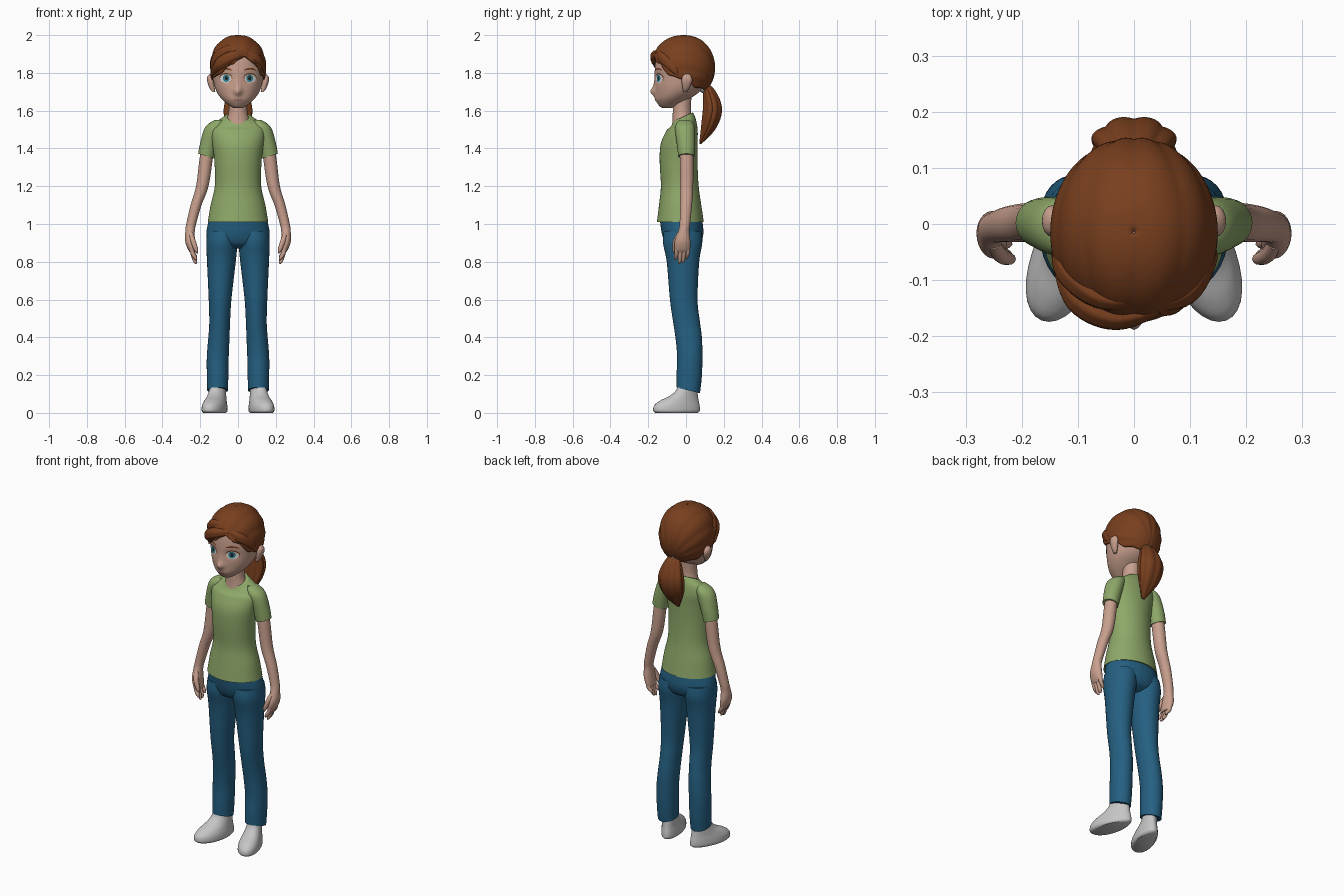
import bpy, bmesh, math
from mathutils import Vector
from mathutils.bvhtree import BVHTree

cube = bpy.data.objects.get("Cube")
if cube:
    bpy.data.objects.remove(cube, do_unlink=True)


def material(name, r, g, b):
    m = bpy.data.materials.new(name)
    m.use_nodes = True
    m.diffuse_color = (r, g, b, 1)
    bsdf = next(n for n in m.node_tree.nodes if n.type == 'BSDF_PRINCIPLED')
    bsdf.inputs["Base Color"].default_value = (r, g, b, 1)
    bsdf.inputs["Roughness"].default_value = 0.8
    return m


SKIN = material("skin", 0.58, 0.35, 0.27)
HAIR = material("auburn hair", 0.19, 0.05, 0.013)
SHIRT = material("green cotton", 0.27, 0.39, 0.14)
DENIM = material("blue denim", 0.018, 0.115, 0.22)
SHOE = material("light grey canvas", 0.56, 0.56, 0.56)
WHITE = material("eye white", 0.75, 0.75, 0.73)
TEAL = material("teal iris", 0.03, 0.22, 0.29)
DARK = material("dark pupil", 0.015, 0.01, 0.01)
LIPS = material("rose lips", 0.42, 0.18, 0.14)


def resample(rows, steps):
    """Smooth interpolation through rows of numbers."""
    out = []
    last = len(rows) - 1
    for i in range(last):
        quad = [rows[max(i - 1, 0)], rows[i], rows[i + 1], rows[min(i + 2, last)]]
        for k in range(steps):
            t = k / steps
            out.append([(2 * b + (c - a) * t + (2 * a - 5 * b + 4 * c - d) * t * t
                         + (3 * b - a - 3 * c + d) * t ** 3) / 2
                        for a, b, c, d in zip(*quad)])
    out.append(list(rows[-1]))
    return out


def skin_rings(name, rings, mat, mirror=False, mold=None, caps=True):
    """Bridge closed rings of points into one smooth object."""
    bm = bmesh.new()
    loops = [[bm.verts.new(p) for p in ring] for ring in rings]
    n = len(loops[0])
    for a, b in zip(loops, loops[1:]):
        for i in range(n):
            j = (i + 1) % n
            bm.faces.new((a[i], a[j], b[j], b[i]))
    if caps:
        bm.faces.new(loops[0])
        bm.faces.new(loops[-1])
    if mold:
        for v in bm.verts:
            mold(v.co)
    bmesh.ops.recalc_face_normals(bm, faces=bm.faces)
    mesh = bpy.data.meshes.new(name)
    bm.to_mesh(mesh)
    bm.free()
    mesh.materials.append(mat)
    obj = bpy.data.objects.new(name, mesh)
    bpy.context.collection.objects.link(obj)
    bpy.ops.object.select_all(action='DESELECT')
    obj.select_set(True)
    bpy.context.view_layer.objects.active = obj
    bpy.ops.object.shade_smooth_by_angle(angle=math.radians(50))
    if mirror:
        obj.modifiers.new("Mirror", 'MIRROR')
    return obj


def turn(n):
    return [2 * math.pi * i / n for i in range(n)]


def loft(name, rows, mat, sides=32, steps=5, **kw):
    """Stack of level ellipses; each row is z, centre x, centre y, radius x, radius y."""
    rings = [[(cx + rx * math.cos(a), cy + ry * math.sin(a), z) for a in turn(sides)]
             for z, cx, cy, rx, ry in resample(rows, steps)]
    return skin_rings(name, rings, mat, **kw)


def sweep(name, rows, mat, ref, wide=1, sides=16, steps=6, groove=0, **kw):
    """Tube along a path; each row is x, y, z, radius."""
    path = resample(rows, steps)
    rings = []
    for i, (x, y, z, r) in enumerate(path):
        t = Vector(path[min(i + 1, len(path) - 1)][:3]) - Vector(path[max(i - 1, 0)][:3])
        t.normalize()
        u = (ref - t * ref.dot(t)).normalized()
        w = t.cross(u)
        rings.append([Vector((x, y, z)) + (u * wide * math.cos(a) + w * math.sin(a))
                      * r * (1 - groove * (1 - abs(math.sin(4 * a)))) for a in turn(sides)])
    return skin_rings(name, rings, mat, **kw)


X, Z = Vector((1, 0, 0)), Vector((0, 0, 1))


# Head, with nose and eye sockets pressed into the front
def shape_face(p):
    if p.y < -0.05:
        nose = math.exp(-(p.x / 0.02) ** 2 - ((p.z - 1.7) / 0.022) ** 2)
        bridge = math.exp(-(p.x / 0.018) ** 2 - ((p.z - 1.735) / 0.035) ** 2)
        mouth = math.exp(-(p.x / 0.04) ** 2 - ((p.z - 1.657) / 0.02) ** 2)
        socket = math.exp(-((abs(p.x) - 0.06) / 0.03) ** 2 - ((p.z - 1.775) / 0.025) ** 2)
        p.y += 0.009 * socket - 0.024 * nose - 0.008 * bridge - 0.005 * mouth


head = loft("head", [
    (1.613, 0, -.1, .02, .02), (1.625, 0, -.095, .043, .046), (1.66, 0, -.072, .085, .086),
    (1.7, 0, -.045, .113, .117), (1.75, 0, -.027, .129, .136), (1.82, 0, -.015, .136, .15),
    (1.9, 0, -.015, .12, .135), (1.96, 0, -.015, .06, .07)],
    SKIN, sides=96, steps=7, mold=shape_face)
loft("neck", [(1.48, 0, -.02, .085, .06), (1.54, 0, -.018, .064, .054),
              (1.6, 0, -.022, .049, .048), (1.69, 0, -.02, .05, .05)], SKIN)
loft("ear", [(1.7, .128, -.005, .008, .01), (1.72, .137, 0, .014, .018),
             (1.755, .145, .005, .018, .028), (1.78, .146, .005, .016, .024),
             (1.795, .142, .005, .006, .01)], SKIN, sides=16, mirror=True)

# Facial features, as thin plates laid on the head
surface = BVHTree.FromPolygons([v.co for v in head.data.vertices],
                               [p.vertices[:] for p in head.data.polygons])


def plate(name, x, z, w, h, lift, mat, bend=0, mirror=True):
    rings = []
    for s in (0.02, 0.35, 0.7, 1):
        ring = []
        for a in turn(24):
            dx, dz = s * w * math.cos(a), s * h * math.sin(a)
            dz -= bend * (dx / w) ** 2
            hit = surface.ray_cast(Vector((x + dx, -1, z + dz)), Vector((0, 1, 0)))[0]
            ring.append(hit - Vector((0, lift, 0)))
        rings.append(ring)
    obj = skin_rings(name, rings, mat, mirror=mirror, caps=False)
    return obj


plate("lash", .064, 1.774, .034, .025, .002, HAIR)
plate("eye_white", .064, 1.771, .031, .022, .0035, WHITE)
plate("iris", .062, 1.771, .018, .02, .005, TEAL)
plate("pupil", .062, 1.771, .008, .01, .0065, DARK)
plate("eyebrow", .064, 1.822, .034, .005, .003, HAIR, bend=.01)
plate("mouth", 0, 1.655, .026, .005, .002, LIPS, bend=-.004, mirror=False)

# Hair cap: an ellipsoid grown down to a hairline given by heading and height
hairline = [(-180, 1.7), (-120, 1.72), (-95, 1.76), (-70, 1.775), (-45, 1.79), (-15, 1.845),
            (12, 1.89), (40, 1.85), (65, 1.785), (95, 1.76), (120, 1.72), (180, 1.7)]


def hair_edge(deg):
    for (a, za), (b, zb) in zip(hairline, hairline[1:]):
        if deg <= b:
            t = (deg - a) / (b - a)
            return za + (zb - za) * t * t * (3 - 2 * t)


def hair_ring(s):
    ring = []
    for a in turn(120):
        heading = a - math.pi
        polar = s * math.acos((hair_edge(math.degrees(heading)) - 1.83) / 0.17)
        out = math.sin(polar) ** 0.85
        p = Vector((.15 * out * math.sin(heading), -.17 * out * math.cos(heading),
                    .17 * math.cos(polar)))
        strand = math.atan2(p.x, p.z + 0.1)
        p *= 1 - 0.022 * (1 - abs(math.sin(9 * strand))) * min(1, 3 * s)
        ring.append(p + Vector((0, -.015, 1.83)))
    return ring


cap = skin_rings("hair_cap", [hair_ring(max(i, 0.1) / 36) for i in range(37)], HAIR, caps=False)
thick = cap.modifiers.new("Thickness", 'SOLIDIFY')
thick.thickness = 0.012
thick.offset = -1

# Swept fringe, ponytail and its band
locks = {
    "fringe_front": [(.045, -.15, 1.905, .012), (-.03, -.162, 1.885, .028),
                     (-.095, -.133, 1.845, .029), (-.138, -.07, 1.79, .008)],
    "fringe_top": [(.04, -.13, 1.93, .01), (-.05, -.13, 1.92, .024),
                   (-.112, -.085, 1.87, .028), (-.138, -.03, 1.79, .008)],
    "fringe_side": [(.035, -.145, 1.91, .012), (.09, -.118, 1.875, .028),
                    (.128, -.065, 1.82, .02), (.138, -.04, 1.785, .006)]}
for name, rows in locks.items():
    sweep(name, rows, HAIR, Z, wide=1.15, groove=.06, sides=32)
sweep("ponytail", [(0, .1, 1.73, .018), (0, .122, 1.695, .036), (0, .14, 1.61, .053),
                   (0, .12, 1.52, .043), (0, .075, 1.425, .006)],
      HAIR, X, wide=1.5, groove=.1, sides=64)
sweep("hair_band", [(0, .09, 1.735, .024), (0, .1, 1.722, .033), (0, .11, 1.708, .026)],
      SHOE, X, wide=1.2)


# Shirt with a neckline that dips at the front
def dip_collar(p):
    p.z += (p.y + 0.01) * 0.45 * max(0, (p.z - 1.5) / 0.07)


loft("shirt_body", [
    (1.01, 0, -.03, .16, .124), (1.1, 0, -.031, .145, .112), (1.2, 0, -.033, .123, .1),
    (1.32, 0, -.039, .124, .1), (1.42, 0, -.037, .135, .098), (1.49, 0, -.022, .145, .084),
    (1.53, 0, -.013, .13, .068), (1.555, 0, -.013, .092, .058), (1.57, 0, -.016, .07, .052)],
    SHIRT, sides=48, mold=dip_collar)


def slant_cuff(p):
    p.z += 0.3 * (p.x - 0.17) * max(0, (1.43 - p.z) / 0.07)


loft("sleeve", [(1.36, .169, .002, .042, .043), (1.42, .155, 0, .047, .048),
                (1.49, .133, -.005, .051, .052), (1.525, .117, -.006, .046, .048),
                (1.55, .1, -.006, .025, .03)], SHIRT, mirror=True, mold=slant_cuff)

# Arms and hands
loft("arm", [(1.46, .15, 0, .034, .036), (1.35, .168, .003, .035, .036),
             (1.2, .189, .003, .033, .035), (1.1, .222, 0, .029, .032),
             (1, .248, -.006, .026, .028), (.96, .254, -.012, .025, .03),
             (.91, .254, -.018, .026, .041), (.87, .246, -.02, .021, .042),
             (.85, .24, -.02, .014, .036)], SKIN, sides=24, mirror=True)
for i, (y, tip) in enumerate([(-.05, .81), (-.03, .79), (-.011, .795), (.009, .815)]):
    sweep(f"finger_{i + 1}", [(.25, y, .89, .011), (.242, y, .85, .0115),
                              (.228, y - .004, tip + .015, .01), (.22, y - .006, tip, .004)],
          SKIN, X, sides=10, mirror=True)
sweep("thumb", [(.25, -.035, .95, .012), (.238, -.055, .91, .014),
                (.222, -.062, .865, .011), (.215, -.06, .845, .004)],
      SKIN, X, sides=10, mirror=True)

# Trousers
loft("trouser_seat", [(.87, 0, -.015, .07, .05), (.895, 0, -.016, .145, .09),
                      (.95, 0, -.018, .167, .11), (1.03, 0, -.027, .152, .112)],
     DENIM, sides=48)


def drop_hem(p):
    p.z -= 0.25 * (p.y - 0.01) * max(0, 1 - (p.z - 0.12) / 0.1)


loft("trouser_leg", [
    (.12, .108, .012, .055, .062), (.2, .108, .017, .057, .067), (.3, .107, .02, .058, .067),
    (.4, .101, .014, .056, .07), (.48, .097, .003, .055, .071), (.6, .095, -.012, .06, .073),
    (.8, .088, -.016, .076, .086), (.9, .085, -.018, .083, .104), (.96, .08, -.018, .082, .1)],
    DENIM, mirror=True, mold=drop_hem)


# Shoes, widened and turned out towards the toes
def turn_out(p):
    p.x = 0.108 + (p.x - 0.108) * (1 - 1.3 * p.y) - 0.25 * p.y


loft("shoe", [(0, .108, -.05, .05, .112), (.012, .108, -.05, .057, .124),
              (.04, .108, -.048, .056, .12), (.065, .108, -.035, .051, .102),
              (.09, .108, -.012, .046, .075), (.12, .108, .004, .043, .056),
              (.155, .108, .01, .042, .05)], SHOE, mirror=True, mold=turn_out)
